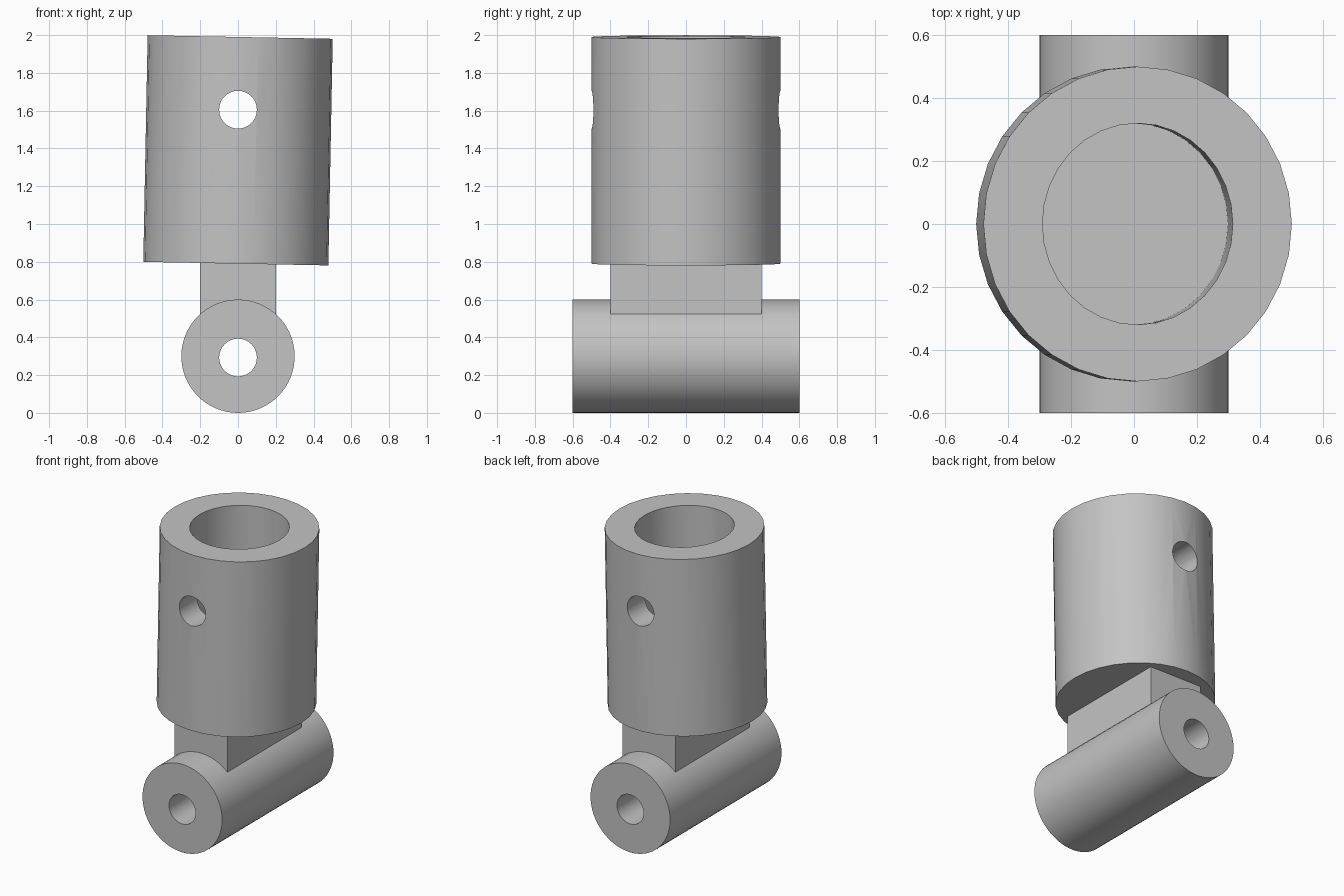
import bpy
import math

old = bpy.data.objects.get("Cube")
if old:
    bpy.data.objects.remove(old, do_unlink=True)

GREY = 0.55
metal = bpy.data.materials.new("plain grey")
metal.use_nodes = True
metal.diffuse_color = (GREY, GREY, GREY, 1)
metal.node_tree.nodes["Principled BSDF"].inputs["Base Color"].default_value = (GREY, GREY, GREY, 1)


def finish(obj, name):
    obj.name = name
    obj.data.materials.clear()
    obj.data.materials.append(metal)
    return obj


def cylinder(name, radius, length, centre, rotation=(0, 0, 0), sides=32, squash=1.0):
    bpy.ops.mesh.primitive_cylinder_add(vertices=sides, radius=radius, depth=length,
                                        location=centre, rotation=rotation)
    obj = bpy.context.object
    obj.scale.x = squash
    return finish(obj, name)


def cut(obj, cutter):
    """Subtract the cutter from the part and discard it."""
    bpy.context.view_layer.update()
    mod = obj.modifiers.new("cut", 'BOOLEAN')
    mod.operation = 'DIFFERENCE'
    mod.solver = 'EXACT'
    mod.object = cutter
    select(obj)
    bpy.ops.object.modifier_apply(modifier=mod.name)
    bpy.data.objects.remove(cutter, do_unlink=True)


def select(obj):
    bpy.ops.object.select_all(action='DESELECT')
    obj.select_set(True)
    bpy.context.view_layer.objects.active = obj


ALONG_Y = (math.pi / 2, 0, 0)
TILT = math.radians(1.1)

# Slightly leaning socket with a blind bore from the top
socket = cylinder("socket", 0.5, 1.2, (0, 0, 1.39), (0, TILT, 0), squash=0.98)
bore_depth = 0.8
up = 0.6 - bore_depth + 0.5
bore = cylinder("bore_cutter", 0.32, 1.0,
                (up * math.sin(TILT), 0, 1.39 + up * math.cos(TILT)),
                (0, TILT, 0), squash=0.945)
cut(socket, bore)

# Pin hole across the socket, front to back
cut(socket, cylinder("pin_cutter", 0.1, 1.4, (0, 0, 1.605), ALONG_Y))

# Horizontal hinge barrel with its bore
barrel = cylinder("hinge_barrel", 0.3, 1.2, (0, 0, 0.3), ALONG_Y, sides=64)
cut(barrel, cylinder("barrel_cutter", 0.1, 1.6, (0, 0, 0.293), ALONG_Y))

# Block joining the barrel to the socket
bpy.ops.mesh.primitive_cube_add(size=1, location=(0, 0, 0.65))
neck = finish(bpy.context.object, "neck_block")
neck.scale = (0.4, 0.8, 0.4)

for part in (socket, barrel):
    select(part)
    bpy.ops.object.shade_smooth_by_angle(angle=math.radians(30))
